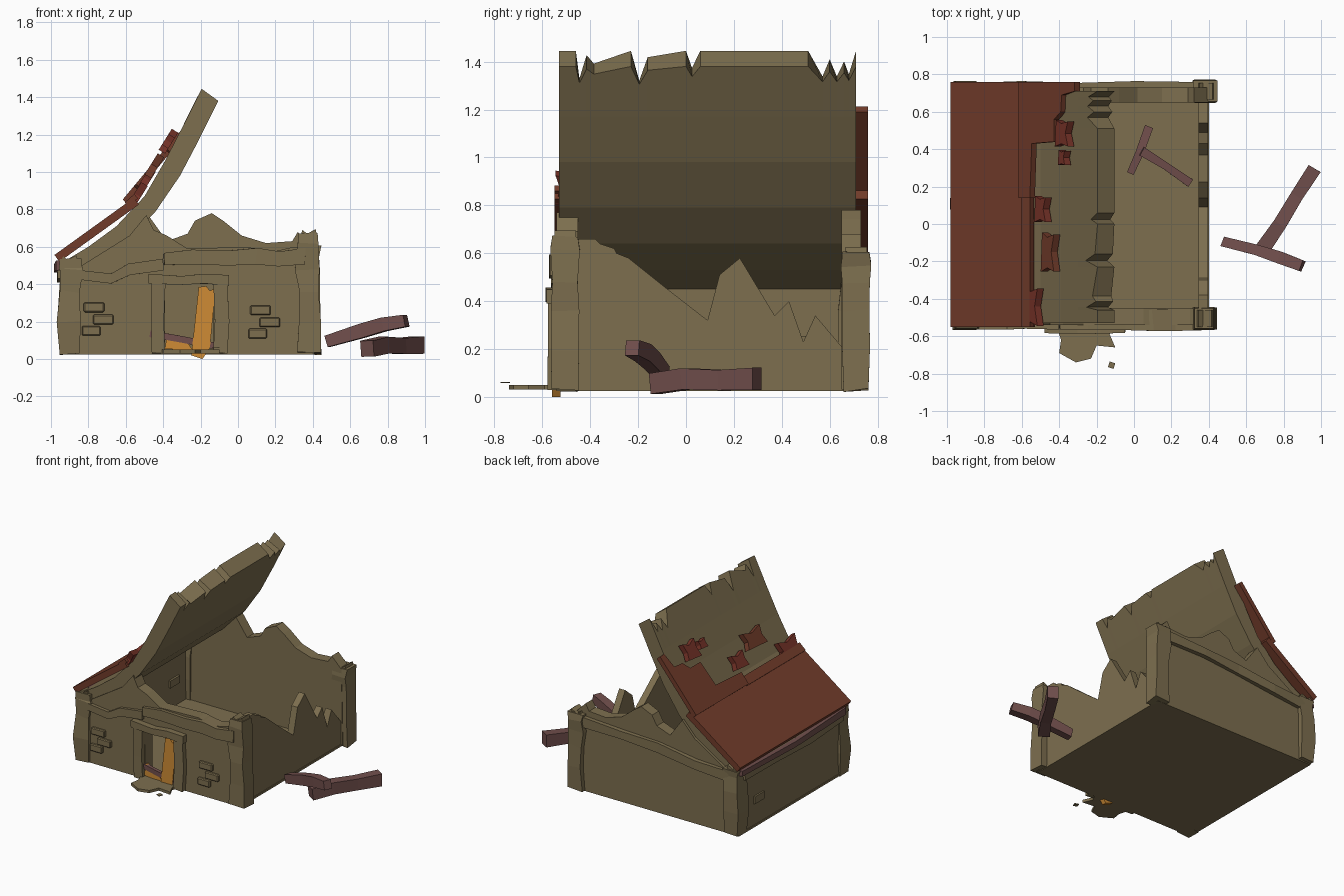
import bpy, bmesh, math, random
from mathutils import Vector
random.seed(4)

def material(name, c):
    m = bpy.data.materials.new(name)
    m.diffuse_color = (*c, 1)
    return m

STONE = material("olive stone", (0.205, 0.158, 0.078))
TILE = material("rust tile", (0.165, 0.044, 0.023))
CHIP = material("red loose tile", (0.19, 0.034, 0.022))
WOOD = material("plum wood", (0.165, 0.078, 0.073))
DOOR = material("orange door wood", (0.62, 0.26, 0.035))

def make(name, verts, faces, mat):
    bm = bmesh.new()
    vs = [bm.verts.new(v) for v in verts]
    for f in faces:
        bm.faces.new([vs[i] for i in f])
    bmesh.ops.recalc_face_normals(bm, faces=bm.faces)
    me = bpy.data.meshes.new(name)
    bm.to_mesh(me)
    bm.free()
    me.materials.append(mat)
    ob = bpy.data.objects.new(name, me)
    bpy.context.collection.objects.link(ob)
    return ob

def skin(name, rings, mat):
    """Join equal rings of points into a closed solid."""
    n, k = len(rings[0]), len(rings)
    faces = [[r*n+i, r*n+(i+1) % n, (r+1)*n+(i+1) % n, (r+1)*n+i]
             for r in range(k-1) for i in range(n)]
    faces += [list(range(n)), list(range((k-1)*n, k*n))]
    return make(name, [p for r in rings for p in r], faces, mat)

def prism(name, pts, axis, a, b, mat):
    """Extrude a flat outline along an axis from a to b."""
    put = {'x': lambda p, t: (t, p[0], p[1]), 'y': lambda p, t: (p[0], t, p[1]),
           'z': lambda p, t: (p[0], p[1], t)}[axis]
    return skin(name, [[put(p, t) for p in pts] for t in (a, b)], mat)

def box(name, x0, x1, y0, y1, z0, z1, mat):
    return prism(name, [(x0, y0), (x1, y0), (x1, y1), (x0, y1)], 'z', z0, z1, mat)

def timber(name, path, w, h, mat, jit=0.0, up=(0, 0, 1)):
    """Rough rectangular bar along a path; w is sideways, h is along up."""
    P = [Vector(p) for p in path]
    rings = []
    for i, p in enumerate(P):
        d = (P[min(i+1, len(P)-1)] - P[max(i-1, 0)]).normalized()
        s = d.cross(Vector(up)).normalized()
        u = s.cross(d).normalized()
        ww = w/2 + random.uniform(-jit, jit)
        hh = h/2 + random.uniform(-jit, jit)
        rings.append([p + s*a*ww + u*b*hh + d*random.uniform(-jit, jit)
                      for a, b in ((-1, -1), (1, -1), (1, 1), (-1, 1))])
    return skin(name, rings, mat)

# Floor and four broken walls
box("floor", -0.95, 0.40, -0.54, 0.73, 0.025, 0.04, STONE)
prism("front_wall", [(-0.95, 0.03), (-0.39, 0.03), (-0.39, 0.40), (-0.13, 0.40), (-0.13, 0.03),
      (0.41, 0.03), (0.40, 0.58), (0.30, 0.60), (0.17, 0.57), (0.05, 0.60), (-0.27, 0.59),
      (-0.38, 0.66), (-0.45, 0.69), (-0.49, 0.77), (-0.58, 0.66), (-0.90, 0.46)],
      'y', -0.54, -0.45, STONE)
prism("back_wall", [(-0.95, 0.03), (0.41, 0.03), (0.40, 0.60), (0.32, 0.68), (0.29, 0.63),
      (0.15, 0.62), (0.02, 0.66), (-0.08, 0.74), (-0.14, 0.78), (-0.23, 0.74), (-0.27, 0.67),
      (-0.38, 0.63), (-0.48, 0.77), (-0.58, 0.66), (-0.90, 0.46)], 'y', 0.65, 0.73, STONE)
prism("right_wall", [(-0.50, 0.03), (0.70, 0.03), (0.70, 0.30), (0.65, 0.21), (0.54, 0.34),
      (0.49, 0.23), (0.43, 0.40), (0.37, 0.34), (0.225, 0.58), (0.14, 0.51), (0.09, 0.32),
      (-0.09, 0.46), (-0.24, 0.58), (-0.29, 0.60), (-0.30, 0.62), (-0.36, 0.64),
      (-0.38, 0.66), (-0.50, 0.66)], 'x', 0.345, 0.395, STONE)
box("left_wall", -0.945, -0.88, -0.50, 0.70, 0.03, 0.47, STONE)

# Corner posts, rough and tapered
for name, x, y, top in (("front_left_post", -0.90, -0.505, 0.53), ("front_right_post", 0.38, -0.505, 0.67),
                        ("back_left_post", -0.90, 0.70, 0.52), ("back_right_post", 0.385, 0.71, 0.60)):
    sx = 1 if x > 0 else -1
    timber(name, [(x, y, 0.03), (x+0.005*sx, y, 0.2), (x, y, 0.36), (x-0.01*sx, y, 0.48),
                  (x-0.005*sx, y, top-0.05), (x-0.005*sx, y, top)],
           0.115, 0.115, STONE, 0.008, (0, 1, 0))
    prism(name + "_splinter", [(x-0.05, top-0.02), (x+0.045, top-0.02), (x+0.035, top+0.025),
          (x-0.01, top+0.0), (x-0.035, top+0.02)], 'y', y-0.045, y+0.045, STONE)

# Rails along the walls
timber("front_rail_right", [(-0.40, -0.515, 0.535), (-0.25, -0.515, 0.545), (-0.05, -0.515, 0.54),
       (0.10, -0.515, 0.55), (0.22, -0.515, 0.535), (0.36, -0.515, 0.55)], 0.10, 0.075, STONE, 0.007)
timber("front_rail_left", [(-0.85, -0.515, 0.45), (-0.68, -0.515, 0.43), (-0.58, -0.515, 0.48),
       (-0.40, -0.515, 0.505)], 0.09, 0.06, STONE, 0.006)
timber("back_rail", [(-0.88, 0.71, 0.46), (-0.6, 0.71, 0.48), (-0.3, 0.71, 0.52), (0.0, 0.71, 0.54),
       (0.36, 0.71, 0.55)], 0.10, 0.07, STONE, 0.007)
timber("left_rail", [(-0.925, -0.48, 0.46), (-0.93, -0.1, 0.44), (-0.925, 0.3, 0.455),
       (-0.925, 0.68, 0.46)], 0.08, 0.06, STONE, 0.006)
timber("eave_board", [(-0.95, -0.50, 0.50), (-0.955, 0.1, 0.485), (-0.95, 0.73, 0.50)],
       0.05, 0.045, WOOD, 0.005)

# Curling roof sheet with a torn upper edge: (y, length torn away)
outer = [(-0.95, 0.51), (-0.80, 0.60), (-0.65, 0.71), (-0.50, 0.87), (-0.39, 1.06), (-0.30, 1.235), (-0.195, 1.445)]
inner = [(-0.88, 0.45), (-0.73, 0.53), (-0.58, 0.64), (-0.44, 0.79), (-0.31, 0.98), (-0.21, 1.17), (-0.105, 1.38)]
torn = [(-0.53, 0), (-0.46, 0), (-0.445, .13), (-0.415, .02), (-0.385, .06), (-0.23, 0), (-0.195, .14),
        (-0.16, .03), (0.0, 0), (0.025, .08), (0.06, 0), (0.51, 0), (0.57, .12), (0.60, .04),
        (0.63, .12), (0.66, .05), (0.68, .11), (0.71, 0)]
rings = []
for y, d in torn:
    o, q = list(outer), list(inner)
    o[-1] = (o[-1][0] - 0.45*d, o[-1][1] - 0.89*d)
    q[-1] = (q[-1][0] - 0.45*d*0.6, q[-1][1] - 0.89*d*0.6)
    rings.append([(x, y, z) for x, z in o + q[::-1]])
skin("roof_sheet", rings, STONE)

# Roof tiles: outlines in (x, y) laid on a slope
def slope(name, pts, x0, z0, k, t, mat):
    L = math.hypot(1, k)
    lay = lambda p, h: (p[0] - h*k/L, p[1], z0 + (p[0]-x0)*k + h/L)
    return skin(name, [[lay(p, h) for p in pts] for h in (0, t)], mat)

slope("lower_tiles", [(-0.955, -0.55), (-0.53, -0.55), (-0.53, 0.76), (-0.955, 0.76)],
      -0.955, 0.52, 0.72, 0.045, TILE)
slope("upper_tiles", [(-0.59, 0.14), (-0.53, 0.14), (-0.52, 0.43), (-0.40, 0.44), (-0.40, 0.56), (-0.365, 0.60),
      (-0.36, 0.69), (-0.29, 0.71), (-0.29, 0.76), (-0.59, 0.76)], -0.59, 0.83, 1.2, 0.035, TILE)
slope("middle_tiles", [(-0.585, -0.55), (-0.535, -0.55), (-0.535, 0.14), (-0.585, 0.14)],
      -0.585, 0.815, 0.9, 0.03, TILE)

# Loose tiles left on the sheet: x, y, half width, half length
for i, (x, y, w, l) in enumerate([(-0.355, 0.485, .035, .07), (-0.355, 0.355, .018, .04), (-0.47, 0.08, .03, .07),
                                  (-0.43, -0.15, .035, .105), (-0.52, -0.44, .037, .105)]):
    z = 0.90 + (x+0.50)*1.75
    slope("loose_tile_%d" % (i+1), [(x-w, y-l), (x, y-l*0.8), (x+w, y-l), (x+w*0.6, y), (x+w, y+l*0.9),
          (x, y+l*0.75), (x-w*0.8, y+l)], x, z, 1.6, 0.04, TILE if i == 3 else CHIP)

# Doorway frame and step
timber("left_jamb", [(-0.425, -0.54, 0.03), (-0.43, -0.54, 0.2), (-0.425, -0.54, 0.41)],
       0.07, 0.07, STONE, 0.004, (0, 1, 0))
timber("right_jamb", [(-0.095, -0.54, 0.03), (-0.085, -0.54, 0.2), (-0.095, -0.54, 0.41)],
       0.075, 0.07, STONE, 0.004, (0, 1, 0))
timber("door_lintel", [(-0.48, -0.545, 0.43), (-0.3, -0.545, 0.42), (-0.18, -0.545, 0.43), (-0.05, -0.545, 0.42)],
       0.08, 0.05, STONE, 0.004)
prism("door_step", [(-0.42, -0.53), (-0.39, -0.62), (-0.40, -0.69), (-0.31, -0.74), (-0.23, -0.72),
      (-0.20, -0.65), (-0.10, -0.66), (-0.13, -0.59), (-0.10, -0.53)], 'z', 0.03, 0.05, STONE)
prism("pebble", [(-0.14, -0.765), (-0.11, -0.775), (-0.10, -0.745), (-0.13, -0.735)], 'z', 0.058, 0.063, STONE)

# Broken door planks
prism("door_plank", [(-0.25, 0.02), (-0.19, 0.0), (-0.15, 0.06), (-0.12, 0.38), (-0.15, 0.365),
      (-0.17, 0.39), (-0.21, 0.385)], 'y', -0.56, -0.525, DOOR)
prism("door_scrap", [(-0.39, 0.055), (-0.24, 0.045), (-0.27, 0.09), (-0.33, 0.11), (-0.38, 0.14)],
      'y', -0.55, -0.52, DOOR)
timber("door_bar", [(-0.47, -0.535, 0.135), (-0.3, -0.545, 0.105), (-0.12, -0.545, 0.07)], 0.025, 0.035, WOOD)

# Raised bricks
for side, x0, z0 in (("left", -0.835, 0.125), ("right", 0.055, 0.11)):
    for i, (dx, dz, w) in enumerate([(0, 0, .10), (.06, .06, .11), (0.01, .125, .11)]):
        ob = box("%s_brick_%d" % (side, i+1), x0+dx, x0+dx+w, -0.56, -0.53, z0+dz, z0+dz+.052, STONE)
        bev = ob.modifiers.new("bevel", 'BEVEL')
        bev.width, bev.segments = 0.006, 1
box("left_wall_brick", -0.957, -0.865, 0.44, 0.55, 0.20, 0.255, STONE)

# Fallen beams outside and inside
timber("fallen_beam_upper", [(0.48, -0.095, 0.095), (0.66, -0.14, 0.15), (0.78, -0.18, 0.185), (0.90, -0.225, 0.205)],
       0.06, 0.07, WOOD, 0.004)
timber("fallen_beam_lower", [(0.69, -0.13, 0.055), (0.78, 0.0, 0.075), (0.87, 0.15, 0.07), (0.965, 0.295, 0.075)],
       0.075, 0.09, WOOD, 0.004)
timber("inside_beam_long", [(0.04, 0.39, 0.10), (0.17, 0.31, 0.085), (0.30, 0.22, 0.07)], 0.045, 0.05, WOOD, 0.003)
timber("inside_beam_short", [(-0.02, 0.27, 0.06), (0.03, 0.38, 0.07), (0.08, 0.52, 0.065)], 0.04, 0.05, WOOD, 0.003)
